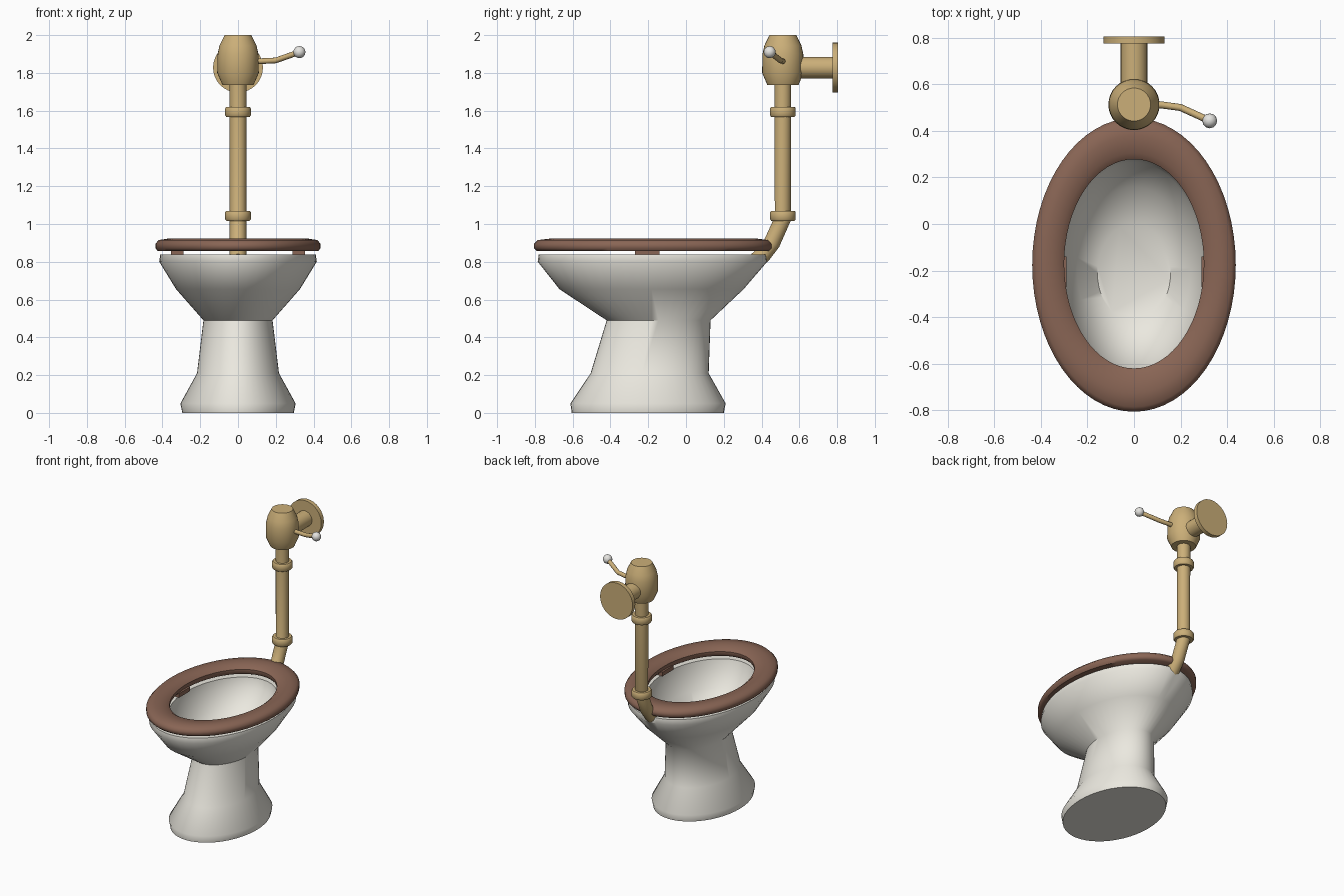
import bpy, bmesh, math
from mathutils import Vector

if "Cube" in bpy.data.objects:
    bpy.data.objects.remove(bpy.data.objects["Cube"])


def material(name, rgb):
    m = bpy.data.materials.new(name)
    m.diffuse_color = (*rgb, 1)
    m.use_nodes = True
    m.node_tree.nodes["Principled BSDF"].inputs["Base Color"].default_value = m.diffuse_color
    return m


PORCELAIN = material("porcelain", (0.83, 0.81, 0.74))
WOOD = material("dark_wood", (0.25, 0.13, 0.09))
BRASS = material("brass", (0.60, 0.43, 0.19))
CHROME = material("chrome", (0.78, 0.77, 0.74))


def finish(name, bm, mat, angle=40):
    bmesh.ops.recalc_face_normals(bm, faces=bm.faces)
    me = bpy.data.meshes.new(name)
    bm.to_mesh(me)
    bm.free()
    ob = bpy.data.objects.new(name, me)
    bpy.context.collection.objects.link(ob)
    me.materials.append(mat)
    bpy.ops.object.select_all(action='DESELECT')
    bpy.context.view_layer.objects.active = ob
    ob.select_set(True)
    bpy.ops.object.shade_smooth_by_angle(angle=math.radians(angle))
    return ob


def skin(name, loops, mat, closed=False, angle=40):
    """Bridge successive point loops; cap the ends unless closed."""
    bm = bmesh.new()
    rings = [[bm.verts.new(p) for p in loop] for loop in loops]
    n = len(rings[0])
    pairs = list(zip(rings, rings[1:])) + ([(rings[-1], rings[0])] if closed else [])
    for a, b in pairs:
        for i in range(n):
            j = (i + 1) % n
            bm.faces.new((a[i], a[j], b[j], b[i]))
    if not closed:
        bm.faces.new(rings[0])
        bm.faces.new(rings[-1])
    return finish(name, bm, mat, angle)


def ellipse(z, rx, y0, y1, n=48):
    """Horizontal ellipse spanning y0..y1."""
    cy, ry = (y0 + y1) / 2, (y1 - y0) / 2
    return [(rx * math.cos(t), cy + ry * math.sin(t), z)
            for t in (math.tau * i / n for i in range(n))]


def lathe(name, profile, mat, y, n=32):
    """Vertical turned part from (radius, z) pairs."""
    return skin(name, [ellipse(z, r, y - r, y + r, n) for r, z in profile], mat)


def tube(name, path, r, mat, n=24):
    """Round tube along a path of points, mitred at the bends."""
    pts = [Vector(p) for p in path]
    loops = []
    for i, p in enumerate(pts):
        d0 = (p - pts[max(i - 1, 0)]).normalized()
        d1 = (pts[min(i + 1, len(pts) - 1)] - p).normalized()
        d = (d0 + d1).normalized()
        ref = Vector((1, 0, 0)) if abs(d.x) < 0.7 else Vector((0, 0, 1))
        u = d.cross(ref).normalized()
        v = d.cross(u)
        loops.append([p + r * (u * math.cos(math.tau * k / n) + v * math.sin(math.tau * k / n))
                      for k in range(n)])
    return skin(name, loops, mat)


# Bowl: outer pedestal up to the rim, then down the inside to the basin floor
bowl_rings = [
    (0.00, 0.295, -0.605, 0.20), (0.05, 0.305, -0.612, 0.21),
    (0.21, 0.217, -0.505, 0.12), (0.49, 0.183, -0.42, 0.13),
    (0.655, 0.328, -0.67, 0.305), (0.80, 0.417, -0.785, 0.43),
    (0.838, 0.412, -0.78, 0.425), (0.838, 0.305, -0.63, 0.28),
    (0.77, 0.295, -0.61, 0.265), (0.66, 0.245, -0.54, 0.16), (0.56, 0.157, -0.42, 0.0),
]
skin("bowl", [ellipse(*r) for r in bowl_rings], PORCELAIN, angle=48)

# Seat ring with a softly rounded cross-section
seat_rings = [
    (0.857, 0.425, -0.79, 0.44), (0.872, 0.437, -0.806, 0.455),
    (0.895, 0.437, -0.806, 0.455), (0.915, 0.420, -0.785, 0.435),
    (0.922, 0.375, -0.725, 0.38), (0.915, 0.325, -0.65, 0.305),
    (0.895, 0.300, -0.62, 0.278), (0.872, 0.300, -0.62, 0.278),
    (0.857, 0.312, -0.635, 0.29),
]
skin("seat", [ellipse(*r, 64) for r in seat_rings], WOOD, closed=True, angle=50)

# Seat bumpers
for side, sx in (("left", -1), ("right", 1)):
    bm = bmesh.new()
    bmesh.ops.create_cube(bm, size=1)
    bmesh.ops.scale(bm, vec=(0.065, 0.13, 0.03), verts=bm.verts)
    bmesh.ops.translate(bm, vec=(sx * 0.322, -0.205, 0.852), verts=bm.verts)
    finish("seat_bumper_" + side, bm, WOOD)

# Flush pipe, collars and valve
PY = 0.513
tube("flush_pipe", [(0, 0.375, 0.808), (0, 0.405, 0.835), (0, 0.455, 0.90),
                    (0, PY, 1.03), (0, PY, 1.76)], 0.044, BRASS)
for name, z in (("lower_collar", 1.017), ("upper_collar", 1.567)):
    lathe(name, [(0.062, z), (0.068, z + 0.008), (0.068, z + 0.045), (0.062, z + 0.053)], BRASS, PY)
lathe("valve_body", [(0.082, 1.735), (0.110, 1.80), (0.108, 1.90), (0.098, 1.945), (0.071, 2.0)], BRASS, PY)

# Wall supply pipe and flange
tube("supply_pipe", [(0, 0.53, 1.828), (0, 0.785, 1.828)], 0.057, BRASS)
tube("wall_flange", [(0, 0.775, 1.828), (0, 0.806, 1.828)], 0.132, BRASS, 32)

# Flush lever and knob
tube("flush_lever", [(0.08, 0.513, 1.862), (0.12, 0.511, 1.862), (0.20, 0.50, 1.866),
                     (0.325, 0.443, 1.91)], 0.015, BRASS, 12)
bm = bmesh.new()
bmesh.ops.create_uvsphere(bm, u_segments=12, v_segments=8, radius=0.032)
bmesh.ops.translate(bm, vec=(0.325, 0.443, 1.91), verts=bm.verts)
finish("lever_knob", bm, CHROME)
